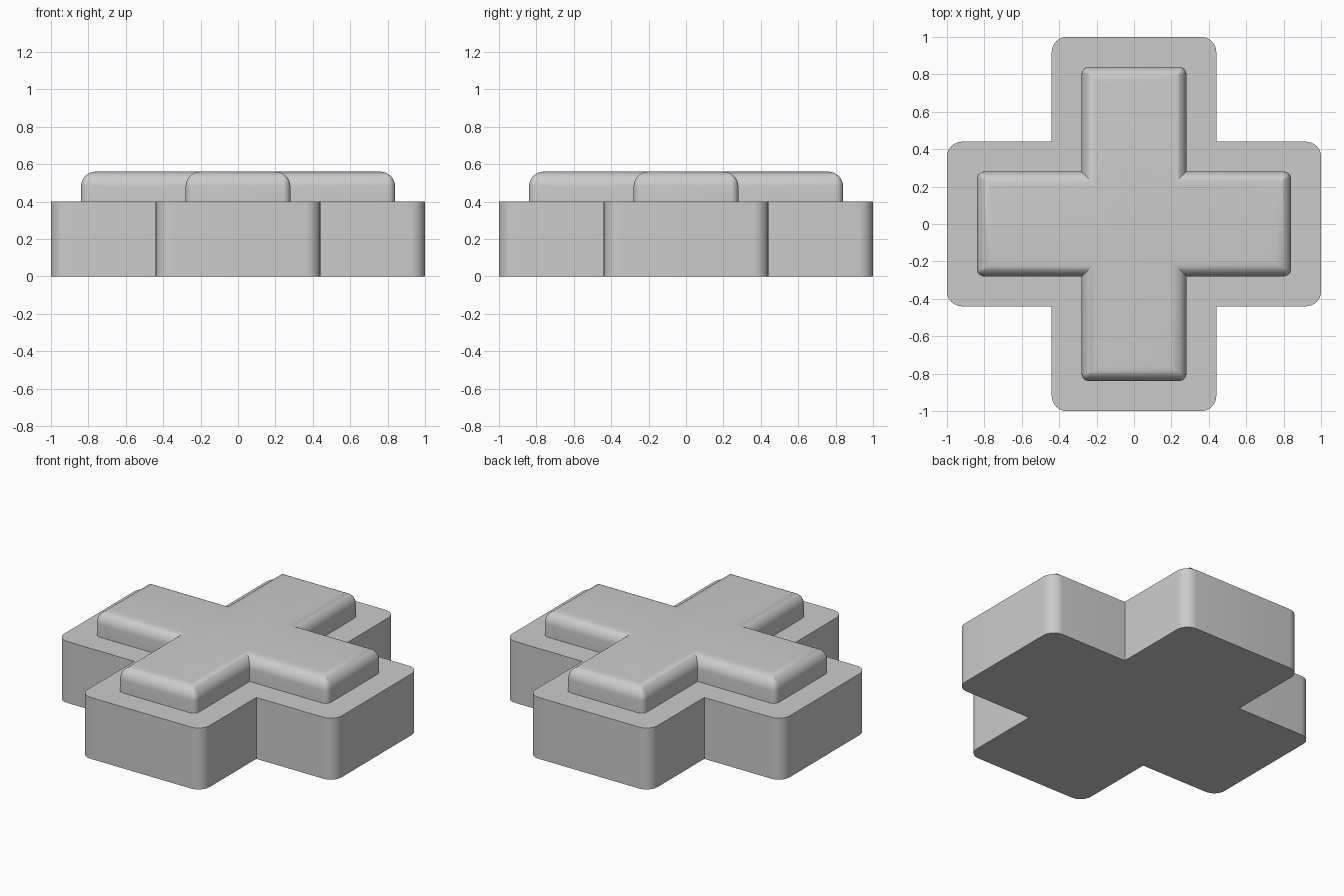
import bpy, bmesh
from math import sin, cos, pi

if "Cube" in bpy.data.objects:
    bpy.data.objects.remove(bpy.data.objects["Cube"], do_unlink=True)

GREY = 0.6
STEPS = 8

material = bpy.data.materials.new("plain grey")
material.use_nodes = True
colour = (GREY, GREY, GREY, 1)
material.diffuse_color = colour
material.node_tree.nodes["Principled BSDF"].inputs["Base Color"].default_value = colour


def cross_outline(half_width, reach, radius):
    """Plus-shaped outline with rounded outer and sharp inner corners."""
    arm = []
    for side, start in ((-1, -pi / 2), (1, 0)):
        for i in range(STEPS + 1):
            a = start + i / STEPS * pi / 2
            arm.append((reach - radius + radius * cos(a),
                        side * (half_width - radius) + radius * sin(a)))
    arm.append((half_width, half_width))
    points = []
    for turn in range(4):
        points += arm
        arm = [(-y, x) for x, y in arm]
    return points


def cross_block(name, half_width, reach, radius, levels):
    """Skin a stack of (height, inset) cross outlines and cap both ends."""
    bm = bmesh.new()
    rings = []
    for z, inset in levels:
        outline = cross_outline(half_width - inset, reach - inset, max(radius - inset, 0))
        rings.append([bm.verts.new((x, y, z)) for x, y in outline])
    for low, high in zip(rings, rings[1:]):
        for i in range(len(low)):
            j = (i + 1) % len(low)
            bm.faces.new((low[i], low[j], high[j], high[i]))
    bm.faces.new(rings[0][::-1])
    bm.faces.new(rings[-1])
    bmesh.ops.remove_doubles(bm, verts=bm.verts, dist=0.0001)
    bmesh.ops.recalc_face_normals(bm, faces=bm.faces)
    mesh = bpy.data.meshes.new(name)
    bm.to_mesh(mesh)
    bm.free()
    mesh.materials.append(material)
    block = bpy.data.objects.new(name, mesh)
    bpy.context.collection.objects.link(block)
    bpy.ops.object.select_all(action="DESELECT")
    block.select_set(True)
    bpy.context.view_layer.objects.active = block
    bpy.ops.object.shade_smooth_by_angle(angle=pi / 6)
    return block


# Wide base with straight walls
BASE_TOP = 0.4
cross_block("base", 0.44, 1, 0.08, [(0, 0), (BASE_TOP, 0)])

# Raised pad with a rounded top edge
PAD_TOP, FILLET = 0.56, 0.08
levels = [(BASE_TOP, 0)]
for i in range(STEPS + 1):
    a = i / STEPS * pi / 2
    levels.append((PAD_TOP - FILLET + FILLET * sin(a), FILLET * (1 - cos(a))))
cross_block("raised_pad", 0.28, 0.84, 0.04, levels)
